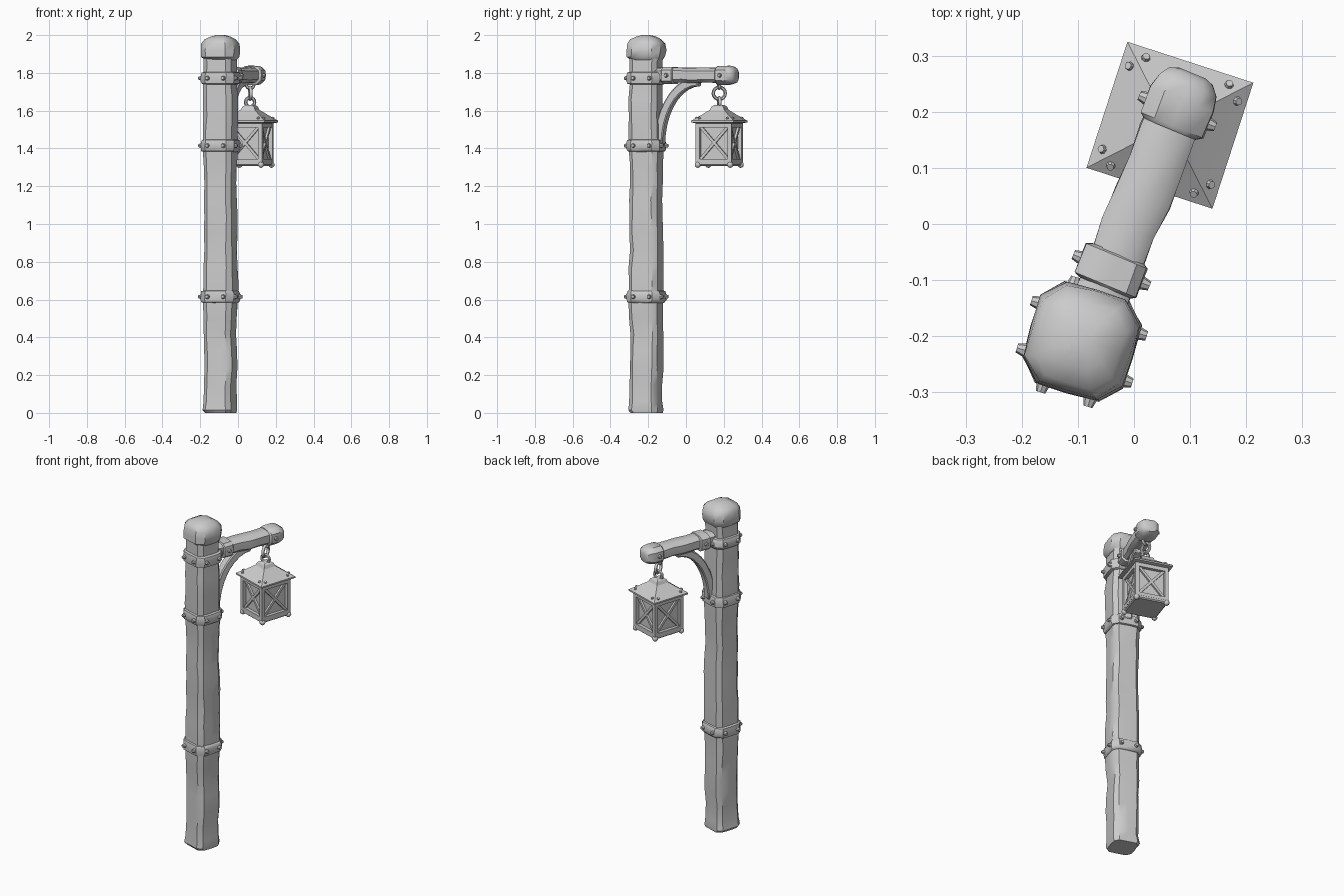
import bpy, bmesh, math, random
from math import radians, sin, cos, pi
from mathutils import Matrix, Vector

random.seed(4)
cube = bpy.data.objects.get("Cube")
if cube:
    bpy.data.objects.remove(cube, do_unlink=True)

grey = bpy.data.materials.new("weathered grey")
grey.use_nodes = True
grey.diffuse_color = (0.6, 0.6, 0.6, 1)
grey.node_tree.nodes["Principled BSDF"].inputs["Base Color"].default_value = (0.6, 0.6, 0.6, 1)

T = Matrix.Translation


def R(deg, axis):
    return Matrix.Rotation(radians(deg), 4, axis)


# Frames: post, arm (running along its y) and lantern
POST = T((-0.093, -0.21, 0)) @ R(-17, 'Z')
ARM = T((-0.093, -0.21, 0)) @ R(-22.5, 'Z')
LANTERN = T((0.064, 0.176, 0)) @ R(-18, 'Z')
BEAM = ARM @ T((0, 0, 1.787)) @ R(-90, 'X')


def finish(name, bm, frame, angle=38):
    bmesh.ops.recalc_face_normals(bm, faces=bm.faces)
    bm.transform(frame)
    mesh = bpy.data.meshes.new(name)
    bm.to_mesh(mesh)
    bm.free()
    mesh.materials.append(grey)
    ob = bpy.data.objects.new(name, mesh)
    bpy.context.collection.objects.link(ob)
    bpy.ops.object.select_all(action='DESELECT')
    ob.select_set(True)
    bpy.context.view_layer.objects.active = ob
    bpy.ops.object.shade_smooth_by_angle(angle=radians(angle))
    return ob


def section(a, b, cut):
    """Chamfered rectangle with slightly bulging sides."""
    ca, cb = a * cut, b * cut
    quarter = [(a, 0), (a * 0.98, b - cb), (a - ca, b * 0.98)]
    pts = quarter + [(0, b)] + [(-x, y) for x, y in reversed(quarter[1:])]
    return pts + [(-x, -y) for x, y in pts]


def loft(bm, rings):
    """Skin closed rings of points and cap both ends."""
    loops = [[bm.verts.new(p) for p in ring] for ring in rings]
    n = len(loops[0])
    for low, high in zip(loops, loops[1:]):
        for i in range(n):
            j = (i + 1) % n
            bm.faces.new((low[i], low[j], high[j], high[i]))
    bm.faces.new(loops[0])
    bm.faces.new(loops[-1])


def hewn(name, profile, frame, ratio=1.0, cut=0.4, rough=0.003):
    """Rough-hewn bar along z; profile lists (z, half width)."""
    bm = bmesh.new()
    rings = []
    for z, h in profile:
        dx, dy = (random.uniform(-rough, rough) for _ in range(2))
        rings.append([(x + dx + random.uniform(-rough, rough) * 0.7,
                       y + dy + random.uniform(-rough, rough) * 0.7, z)
                      for x, y in section(h, h * ratio, cut)])
    loft(bm, rings)
    return finish(name, bm, frame)


def studs(name, places, frame, size=0.014):
    """Squat rivets; places lists position and outward direction."""
    bm = bmesh.new()
    for pos, out in places:
        turn = Vector(out).to_track_quat('Z', 'Y').to_matrix().to_4x4()
        bmesh.ops.create_cone(bm, cap_ends=True, segments=8, radius1=size,
                              radius2=size * 0.6, depth=size * 1.5,
                              matrix=T(pos) @ turn)
    finish(name, bm, frame)


def bar(bm, a, b, w, d, normal=(0, 0, 1)):
    """Rectangular bar between two points."""
    a, b = Vector(a), Vector(b)
    z = (b - a).normalized()
    x = Vector(normal).cross(z).normalized()
    y = z.cross(x)
    loft(bm, [[p + x * i * w / 2 + y * j * d / 2
               for i, j in ((1, 1), (-1, 1), (-1, -1), (1, -1))] for p in (a, b)])


# Timber post, with a gently uneven outline
steps = 20
post = [(0, 0.074), (0.015, 0.081)]
post += [(0.06 + 1.78 * i / steps, 0.078 + random.uniform(-0.003, 0.004)) for i in range(steps + 1)]
hewn("post", post + [(1.9, 0.078)], POST, cut=0.32)
hewn("post_cap", [(1.868, 0.076), (1.885, 0.092), (1.92, 0.095), (1.955, 0.091),
                  (1.978, 0.074), (1.993, 0.045), (2.0, 0.02)], POST, cut=0.42)

# Iron bands with two studs on each side
for label, z in (("lower", 0.615), ("middle", 1.415), ("upper", 1.772)):
    hewn(label + "_band", [(z - 0.033, 0.08), (z - 0.029, 0.09), (z - 0.015, 0.094),
                           (z + 0.015, 0.094), (z + 0.029, 0.09), (z + 0.033, 0.08)],
         POST, cut=0.38, rough=0.002)
    places = []
    for k in range(4):
        spin = R(90 * k, 'Z')
        places += [(spin @ Vector((0.097, s * 0.044, z)), spin @ Vector((1, 0, 0))) for s in (-1, 1)]
    studs(label + "_band_studs", places, POST)

# Arm with its socket band and end cap
arm = [(0.04 + 0.42 * i / 7, 0.049 + random.uniform(-0.002, 0.003)) for i in range(8)]
hewn("arm", arm, BEAM, ratio=0.78, cut=0.4)
hewn("arm_socket", [(0.105, 0.05), (0.11, 0.06), (0.165, 0.06), (0.17, 0.05)],
     BEAM, ratio=0.76, cut=0.35, rough=0.002)
hewn("arm_end_cap", [(0.41, 0.05), (0.418, 0.06), (0.468, 0.061), (0.495, 0.054),
                     (0.512, 0.042), (0.518, 0.025)], BEAM, ratio=0.84, cut=0.45, rough=0.002)
studs("arm_studs", [((s * 0.063, 0, y), (s, 0, 0)) for s in (-1, 1) for y in (0.138, 0.445)], BEAM)

# Curved brace under the arm
bm = bmesh.new()
rings = []
for i in range(10):
    t = radians(90 * i / 9)
    ring = []
    for side, r in ((-1, 0), (1, 0), (1, 0.05), (-1, 0.05)):
        y = 0.305 - (0.205 + r * 0.9) * cos(t)
        z = 1.42 + (0.31 + r) * sin(t)
        ring.append((side * 0.026, y, z))
    rings.append(ring)
loft(bm, rings)
brace = finish("curved_brace", bm, ARM)
bevel = brace.modifiers.new("soft edges", 'BEVEL')
bevel.width = 0.006

# Chain of three interlocking rings
for label, z, radius, turn in (("arm_hook", 1.738, 0.02, 0), ("chain_link", 1.692, 0.032, 90),
                               ("lantern_loop", 1.645, 0.024, 0)):
    bm = bmesh.new()
    rows = []
    for i in range(16):
        u = 2 * pi * i / 16
        rows.append([bm.verts.new(((radius + 0.009 * cos(v)) * cos(u), 0.009 * sin(v),
                                   z + (radius + 0.009 * cos(v)) * sin(u)))
                     for v in (2 * pi * j / 6 for j in range(6))])
    for i in range(16):
        for j in range(6):
            k, m = (i + 1) % 16, (j + 1) % 6
            bm.faces.new((rows[i][j], rows[k][j], rows[k][m], rows[i][m]))
    finish(label, bm, LANTERN @ R(turn + 25, 'Z'), 60)


def square(h, z):
    return [(h, h, z), (-h, h, z), (-h, -h, z), (h, -h, z)]


# Lantern roof, inner box and base plate
def tiers(name, levels):
    bm = bmesh.new()
    loft(bm, [square(h, z) for z, h in levels])
    finish(name, bm, LANTERN, 20)


tiers("lantern_roof", [(1.532, 0.095), (1.538, 0.118), (1.547, 0.118), (1.578, 0.074),
                       (1.604, 0.04), (1.622, 0.032), (1.63, 0.02)])
tiers("lantern_core", [(1.32, 0.078), (1.535, 0.078)])
tiers("lantern_base", [(1.308, 0.09), (1.314, 0.097), (1.33, 0.097), (1.334, 0.09)])

# Lantern frame: corner posts, rails and crossed bars on four sides
bm = bmesh.new()
for k in range(4):
    spin = R(90 * k, 'Z')
    out = spin @ Vector((1, 0, 0))

    def P(y, z, x=0.088):
        return spin @ Vector((x, y, z))

    bar(bm, P(0.088, 1.31), P(0.088, 1.535), 0.022, 0.022, out)
    bar(bm, P(-0.088, 1.522), P(0.088, 1.522), 0.024, 0.02, out)
    bar(bm, P(-0.088, 1.335), P(0.088, 1.335), 0.02, 0.02, out)
    for s in (-1, 1):
        bar(bm, P(-s * 0.08, 1.34, 0.083), P(s * 0.08, 1.52, 0.083), 0.015, 0.014, out)
finish("lantern_frame", bm, LANTERN, 30)

# Ball feet at the corners
bm = bmesh.new()
for x in (-1, 1):
    for y in (-1, 1):
        bmesh.ops.create_uvsphere(bm, u_segments=8, v_segments=6, radius=0.017,
                                  matrix=T((x * 0.09, y * 0.09, 1.314)))
finish("lantern_feet", bm, LANTERN, 60)

# Roof studs near the corners of each slope
places = []
for k in range(4):
    spin = R(90 * k, 'Z')
    places += [(spin @ Vector((0.1, s * 0.078, 1.558)), spin @ Vector((0.6, 0, 1))) for s in (-1, 1)]
studs("roof_studs", places, LANTERN, 0.011)
